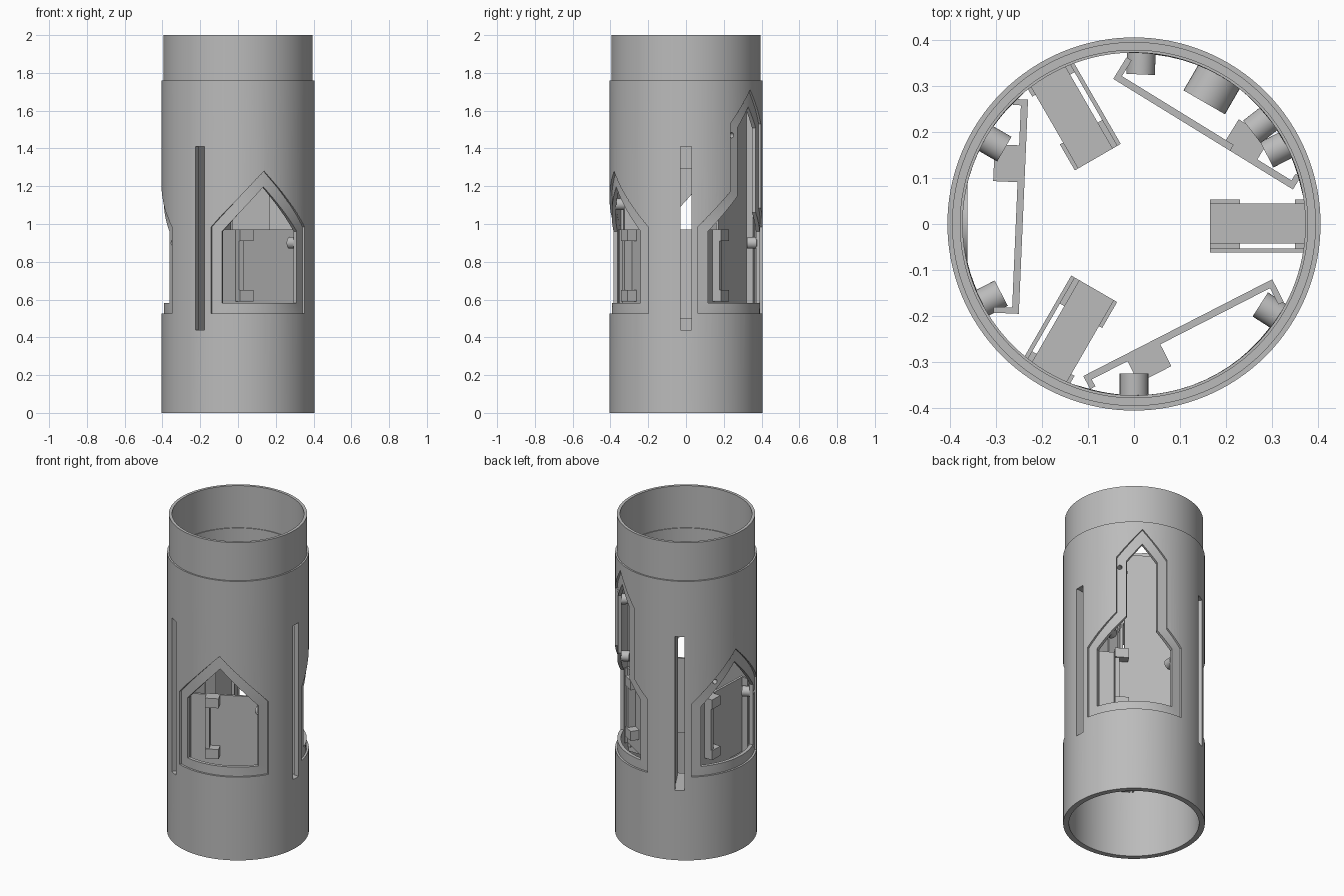
import bpy, bmesh, math
from mathutils import Vector, Matrix

if "Cube" in bpy.data.objects:
    bpy.data.objects.remove(bpy.data.objects["Cube"])

R_OUT, R_IN, R_FRAME = 0.405, 0.372, 0.393

grey = bpy.data.materials.new("plain grey")
grey.use_nodes = True
COLOUR = (0.5, 0.5, 0.5, 1)
grey.diffuse_color = COLOUR
grey.node_tree.nodes["Principled BSDF"].inputs["Base Color"].default_value = COLOUR


def finish(name, bm):
    bmesh.ops.recalc_face_normals(bm, faces=bm.faces)
    mesh = bpy.data.meshes.new(name)
    bm.to_mesh(mesh)
    bm.free()
    mesh.materials.append(grey)
    obj = bpy.data.objects.new(name, mesh)
    bpy.context.collection.objects.link(obj)
    return obj


def activate(obj):
    bpy.ops.object.select_all(action='DESELECT')
    obj.select_set(True)
    bpy.context.view_layer.objects.active = obj


def smooth(obj):
    activate(obj)
    bpy.ops.object.shade_smooth_by_angle(angle=math.radians(30))


def cut(obj, cutter):
    mod = obj.modifiers.new("cut", 'BOOLEAN')
    mod.operation, mod.solver, mod.object = 'DIFFERENCE', 'EXACT', cutter
    activate(obj)
    bpy.ops.object.modifier_apply(modifier=mod.name)


def discard(*objs):
    for o in objs:
        bpy.data.objects.remove(o)


def lathe(name, profile, segs=128):
    """Closed ring-shaped solid from a closed (radius, z) profile."""
    bm = bmesh.new()
    rings = [[bm.verts.new((r * math.cos(2 * math.pi * i / segs),
                            r * math.sin(2 * math.pi * i / segs), z))
              for r, z in profile] for i in range(segs)]
    n = len(profile)
    for i in range(segs):
        a, b = rings[i], rings[(i + 1) % segs]
        for j in range(n):
            k = (j + 1) % n
            bm.faces.new((a[j], b[j], b[k], a[k]))
    return finish(name, bm)


def box(name, origin, yaw, u, v, z):
    """Box given by ranges along a turned u axis, its left-hand v axis and z."""
    bm = bmesh.new()
    bmesh.ops.create_cube(bm, size=1)
    for p in bm.verts:
        p.co = Vector([lo if c < 0 else hi for c, (lo, hi) in zip(p.co, (u, v, z))])
    bm.transform(Matrix.Translation((*origin, 0)) @ Matrix.Rotation(yaw, 4, 'Z'))
    return finish(name, bm)


def peg(name, deg, z, radius, r0, r1):
    """Cylinder pointing out from the axis."""
    bm = bmesh.new()
    bmesh.ops.create_cone(bm, cap_ends=True, segments=32, radius1=radius,
                          radius2=radius, depth=r1 - r0)
    bm.transform(Matrix.Rotation(math.radians(deg), 4, 'Z')
                 @ Matrix.Translation(((r0 + r1) / 2, 0, z))
                 @ Matrix.Rotation(math.pi / 2, 4, 'Y'))
    return finish(name, bm)


def inset(points, d):
    """Move every edge of a counter-clockwise outline inwards by d."""
    out = []
    for i, p in enumerate(points):
        e1 = (p - points[i - 1]).normalized()
        e2 = (points[(i + 1) % len(points)] - p).normalized()
        n1, n2 = Vector((-e1.y, e1.x)), Vector((-e2.y, e2.x))
        out.append(p + (n1 + n2) * d / (1 + n1.dot(n2)))
    return out


def sample(points, n=16):
    return [p.lerp(points[(i + 1) % len(points)], k / n)
            for i, p in enumerate(points) for k in range(n)]


def wrap(bm, points, r, deg):
    """Lay (arc length, z) points around a cylinder of radius r."""
    turn = math.radians(deg)
    return [bm.verts.new((r * math.cos(turn + p.x / R_OUT),
                          r * math.sin(turn + p.x / R_OUT), p.y)) for p in points]


def bridge(bm, a, b):
    for i in range(len(a)):
        j = (i + 1) % len(a)
        bm.faces.new((a[i], a[j], b[j], b[i]))


def window_cutter(points, deg):
    bm = bmesh.new()
    pts = sample(points)
    a, b = wrap(bm, pts, 0.3, deg), wrap(bm, pts, 0.6, deg)
    bridge(bm, a, b)
    bm.faces.new(a)
    bm.faces.new(b)
    obj = finish("window_cutter", bm)
    obj.hide_render = True
    return obj


def window_frame(name, points, deg):
    bm = bmesh.new()
    loops = [sample(points), sample(inset(points, 0.058))]
    rings = [wrap(bm, loops[k], r, deg) for k, r in
             ((0, R_IN), (0, R_FRAME), (1, R_FRAME), (1, R_IN))]
    for i in range(4):
        bridge(bm, rings[i], rings[(i + 1) % 4])
    return finish(name, bm)


def outline(pairs):
    return [Vector((math.radians(a) * R_OUT, z)) for a, z in pairs]


# Main tube with the narrower neck
tube = lathe("body_tube", [(R_OUT, 0), (R_OUT, 1.76), (0.395, 1.76), (0.395, 2),
                           (0.377, 2), (0.377, 1.735), (R_IN, 1.735), (R_IN, 0)])

# Window outlines (degrees from centre, height) and screw places
short = outline([(-40.5, 0.525), (40.5, 0.525), (40.5, 0.985), (0, 1.28), (-40.5, 0.985)])
tall = outline([(-41, 0.525), (42, 0.525), (42, 0.985), (28, 1.085), (28, 1.53),
                (7, 1.71), (-14.5, 1.53), (-14.5, 1.17), (-41, 0.985)])
short_screws = [(-20, 1.105), (37.5, 0.9)]
tall_screws = [(-22.5, 1.08), (-12, 1.47), (37.5, 0.9)]

# Windows: name, direction, outline, screws, inner plate ends
windows = [("front", 290, short, short_screws, (-0.11, -0.33), (0.30, -0.12)),
           ("right", 170, short, short_screws, (-0.23, 0.27), (-0.25, -0.195)),
           ("back", 50, tall, tall_screws, (0.345, 0.075), (-0.045, 0.315))]

for side, deg, shape, screws, a, b in windows:
    cutter = window_cutter(shape, deg)
    cut(tube, cutter)
    discard(cutter)
    frame = window_frame(side + "_window_frame", shape, deg)
    for k, (da, z) in enumerate(screws):
        boss = peg(f"{side}_screw_boss_{k + 1}", deg + da, z, 0.031, 0.325, 0.376)
        hole = peg("hole_cutter", deg + da, z, 0.014, 0.34, 0.45)
        cut(frame, hole)
        cut(boss, hole)
        discard(hole)
        smooth(boss)
    smooth(frame)

    # Inner plate with end flanges and the mounting bracket
    along = Vector(b) - Vector(a)
    yaw, size = math.atan2(along.y, along.x), along.length

    def part(name, u, v, z):
        return box(f"{side}_{name}", a, yaw, u, (-v[1], -v[0]), z)

    top = 1.62 if shape is tall else 0.97
    part("bay_plate", (0, size), (0, 0.015), (0.5, 0.97))
    part("bay_start_flange", (0, 0.013), (0, 0.032), (0.5, 0.97))
    part("bay_end_flange", (size - 0.013, size), (0, 0.055), (0.5, top))
    if shape is tall:
        part("bay_upper_plate", (0.35 * size, size), (0, 0.015), (0.97, top))
    part("bracket_strip", (0.10, 0.125), (0.015, 0.06), (0.59, 0.97))
    for end, z0 in (("lower", 0.59), ("upper", 0.91)):
        tab = part(f"bracket_{end}_tab", (0.10, 0.18), (0.015, 0.068), (z0, z0 + 0.06))

# Fin slots, pin holes and the fin boxes behind them
for k, deg in enumerate((0, 120, 240)):
    yaw = math.radians(deg)
    slot = box("slot_cutter", (0, 0), yaw, (0.3, 0.5), (-0.028, 0.028), (0.44, 1.41))
    pin = peg("hole_cutter", deg, 0.275, 0.02, 0.3, 0.5)
    cut(tube, slot)
    cut(tube, pin)
    discard(slot, pin)
    span, tall_z = (0.165, 0.374), (0.42, 1.43)
    tabs = ((0.165, 0.23), (0.35, 0.374))
    name = f"fin_box_{k + 1}_"
    box(name + "top", (0, 0), yaw, span, (-0.042, 0.045), (1.41, 1.43))
    box(name + "bottom", (0, 0), yaw, span, (-0.042, 0.045), (0.42, 0.44))
    for s, v in (("left", (0.035, 0.045)), ("right", (-0.042, -0.032))):
        box(name + s + "_wall", (0, 0), yaw, span, v, tall_z)
    box(name + "outer_wall", (0, 0), yaw, span, (-0.062, -0.053), tall_z)
    for j, u in enumerate(tabs):
        box(f"{name}right_tab_{j + 1}", (0, 0), yaw, u, (-0.053, -0.042), (0.45, 1.38))
        box(f"{name}left_tab_{j + 1}", (0, 0), yaw, u, (0.045, 0.053), (0.45, 1.38))

# Large low boss and the flat pad with their holes
for name, deg, z, radius, r0 in (("low_boss", 60, 0.43, 0.052, 0.305),
                                 ("flat_pad", 180, 1.38, 0.09, 0.361)):
    boss = peg(name, deg, z, radius, r0, 0.378)
    hole = peg("hole_cutter", deg, z, 0.018, 0.34, 0.5)
    cut(tube, hole)
    cut(boss, hole)
    discard(hole)
    smooth(boss)
smooth(tube)
